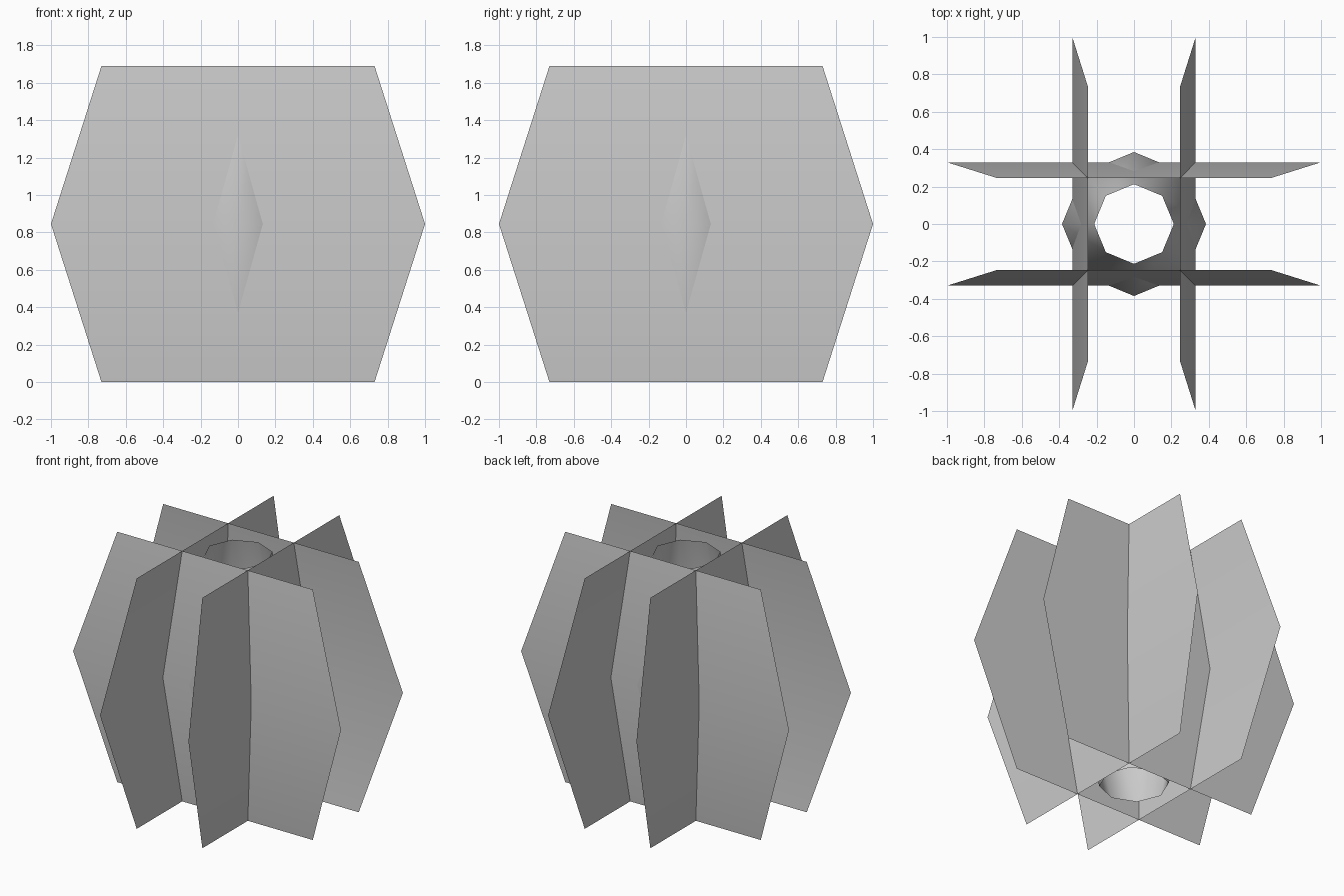
import bpy
import math
from mathutils import Matrix

if "Cube" in bpy.data.objects:
    bpy.data.objects.remove(bpy.data.objects["Cube"], do_unlink=True)

HEIGHT = 1.69
MID = HEIGHT / 2

grey = bpy.data.materials.new("light_grey")
grey.use_nodes = True
grey.diffuse_color = (0.6, 0.6, 0.6, 1)
grey.node_tree.nodes["Principled BSDF"].inputs["Base Color"].default_value = (0.6, 0.6, 0.6, 1)


def loft(name, rows, closed=False):
    """Skin a sheet or tube through equal rows of points."""
    n = len(rows[0])
    verts = [p for row in rows for p in row]
    faces = []
    for r in range(len(rows) - 1):
        for i in range(n if closed else n - 1):
            j = (i + 1) % n
            faces.append((r * n + i, r * n + j, (r + 1) * n + j, (r + 1) * n + i))
    mesh = bpy.data.meshes.new(name)
    mesh.from_pydata(verts, [], faces)
    mesh.materials.append(grey)
    mesh.shade_smooth()
    obj = bpy.data.objects.new(name, mesh)
    bpy.context.collection.objects.link(obj)
    return obj


# Four thin panels, folded outward at mid height and crossing each other
panel_profile = [(0, 0.73, 0.245), (MID, 1.0, 0.33), (HEIGHT, 0.73, 0.245)]
for k, side in enumerate(("front", "left", "back", "right")):
    panel = loft(side + "_panel", [[(-w, -d, z), (w, -d, z)] for z, w, d in panel_profile])
    panel.data.transform(Matrix.Rotation(k * math.pi / 2, 4, "Z"))

# Open eight-sided barrel in the middle
SIDES = 8
core_profile = [(0.05, 0.213), (MID, 0.385), (HEIGHT - 0.05, 0.213)]
loft("core_barrel", [[(r * math.cos(i * math.tau / SIDES), r * math.sin(i * math.tau / SIDES), z)
                      for i in range(SIDES)] for z, r in core_profile], closed=True)
